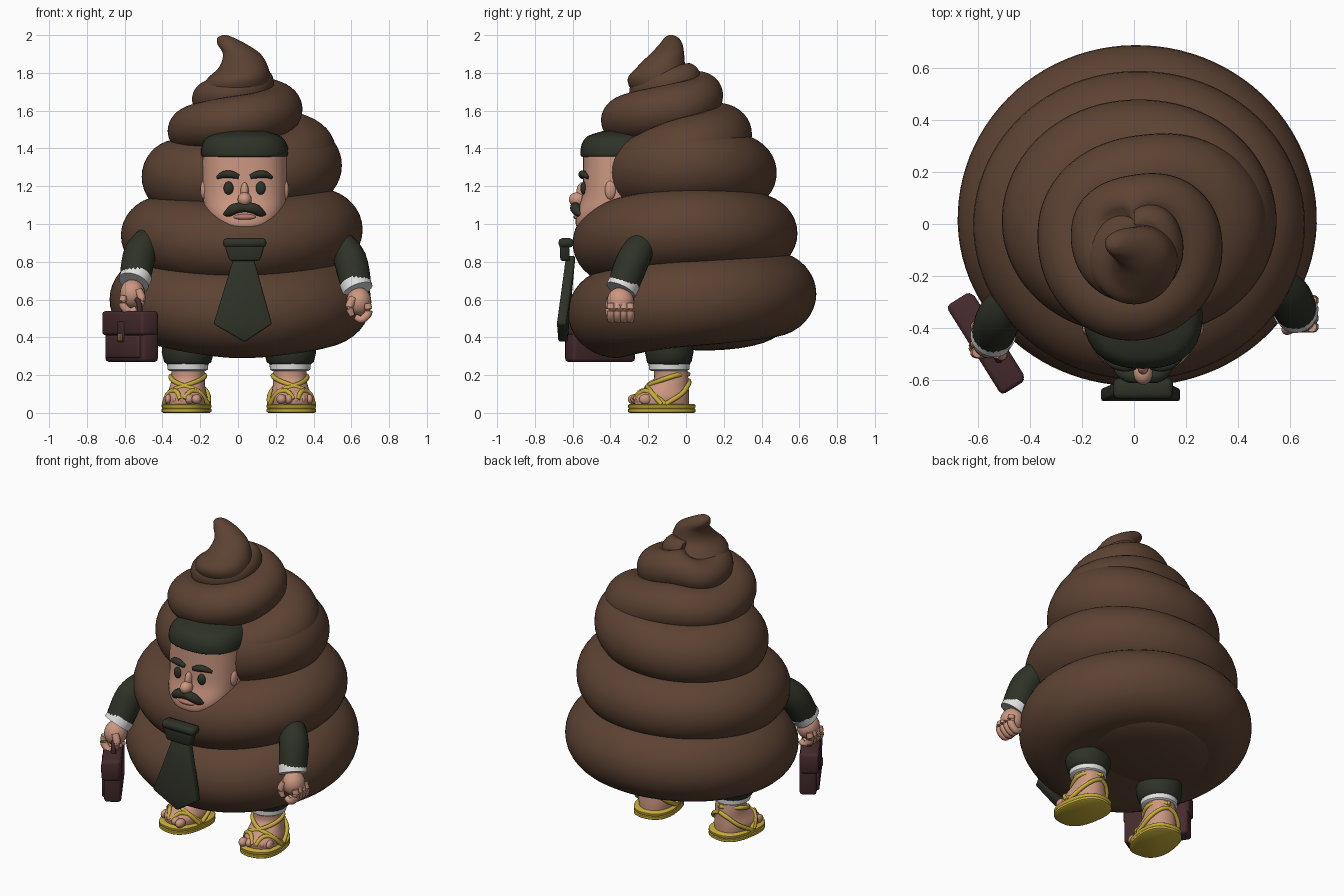
import bpy, bmesh, math
from mathutils import Vector, Matrix

if "Cube" in bpy.data.objects:
    bpy.data.objects.remove(bpy.data.objects["Cube"])

def material(name, r, g, b):
    m = bpy.data.materials.new(name)
    m.diffuse_color = (r, g, b, 1)
    m.use_nodes = True
    m.node_tree.nodes["Principled BSDF"].inputs["Base Color"].default_value = m.diffuse_color
    return m

BROWN = material("brown", .108, .055, .033)
GREEN = material("dark green", .028, .032, .02)
SKIN = material("skin", .60, .31, .22)
YELLOW = material("yellow", .58, .42, .04)
WHITE = material("white", .75, .75, .75)
LEATHER = material("maroon leather", .062, .024, .027)
BRASS = material("brass", .22, .13, .04)
LIP = material("lip pink", .48, .19, .15)

def finish(name, bm, mat, smooth=True):
    bmesh.ops.recalc_face_normals(bm, faces=bm.faces)
    me = bpy.data.meshes.new(name)
    bm.to_mesh(me)
    bm.free()
    me.materials.append(mat)
    ob = bpy.data.objects.new(name, me)
    bpy.context.collection.objects.link(ob)
    bpy.context.view_layer.objects.active = ob
    bpy.ops.object.select_all(action='DESELECT')
    ob.select_set(True)
    if smooth:
        bpy.ops.object.shade_smooth_by_angle(angle=math.radians(50))
    return ob

def loft(name, rows, mat, loop=False):
    """Skin a list of closed sections; cap the ends unless looped."""
    bm = bmesh.new()
    vs = [[bm.verts.new(p) for p in row] for row in rows]
    n = len(vs[0])
    for i in range(len(vs) if loop else len(vs) - 1):
        a, b = vs[i], vs[(i + 1) % len(vs)]
        for j in range(n):
            k = (j + 1) % n
            bm.faces.new((a[j], a[k], b[k], b[j]))
    if not loop:
        bm.faces.new(vs[0])
        bm.faces.new(vs[-1])
    return finish(name, bm, mat)

def oval(z, cx, cy, rx, ry, e=2.0, n=40):
    pts = []
    for i in range(n):
        c, s = math.cos(2 * math.pi * i / n), math.sin(2 * math.pi * i / n)
        pts.append((cx + rx * math.copysign(abs(c) ** (2 / e), c),
                    cy + ry * math.copysign(abs(s) ** (2 / e), s), z))
    return pts

def spline(keys, per, loop=False):
    """Catmull-Rom through tuples."""
    n, out = len(keys), []
    at = lambda i: Vector(keys[i % n] if loop else keys[max(0, min(n - 1, i))])
    for i in range(n if loop else n - 1):
        p0, p1, p2, p3 = at(i - 1), at(i), at(i + 1), at(i + 2)
        for k in range(per):
            t = k / per
            out.append(p1 + (p2 - p0) * t / 2 + (2 * p0 - 5 * p1 + 4 * p2 - p3) * t * t / 2
                       + (3 * p1 - p0 - 3 * p2 + p3) * t ** 3 / 2)
    return out if loop else out + [at(n - 1)]

def tube(name, keys, mat, n=14, per=5):
    """Round tube through (x, y, z, radius) keys."""
    pts, rows = spline([Vector(k) for k in keys], per), []
    for i, p in enumerate(pts):
        d = (pts[min(i + 1, len(pts) - 1)] - pts[max(i - 1, 0)]).to_3d()
        q = d.to_track_quat('Z', 'Y')
        rows.append([p.to_3d() + q @ Vector((math.cos(a), math.sin(a), 0)) * p[3]
                     for a in (2 * math.pi * j / n for j in range(n))])
    return loft(name, rows, mat)

def ball(name, c, r, mat, rot=0):
    bm = bmesh.new()
    bmesh.ops.create_uvsphere(bm, u_segments=24, v_segments=14, radius=1)
    bm.transform(Matrix.Translation(c) @ Matrix.Rotation(rot, 4, 'Y') @ Matrix.Diagonal((*r, 1)))
    return finish(name, bm, mat)

def box(name, c, size, mat, rot=0, bevel=.01):
    bm = bmesh.new()
    bmesh.ops.create_cube(bm, size=1)
    bm.transform(Matrix.Diagonal((*size, 1)))
    bmesh.ops.bevel(bm, geom=bm.edges[:], offset=bevel, segments=2, affect='EDGES', profile=.5)
    bm.transform(Matrix.Translation(c) @ Matrix.Rotation(rot, 4, 'Z'))
    return finish(name, bm, mat)

def coil(name, keys, start, loop, a_scale):
    """Coil from quarter-turn keys (outer radius, centre z, half height), sections reach the axis."""
    per, rows = 24, []
    mean = sum(k[1] for k in keys) / len(keys)
    for i, (r, z, b) in enumerate(spline(keys, per, loop)):
        t = start + i * math.pi / 2 / per
        a = min(b * a_scale, r * .8)
        axis = mean if loop else z
        prof = [(0, axis - b * .9)]
        for k in range(19):
            f = math.radians(-90 + 10 * k)
            prof.append((r - a + a * math.cos(f), z + b * math.sin(f)))
        prof.append((0, axis + b * .9))
        rows.append([(q * math.cos(t), q * math.sin(t), h) for q, h in prof])
    return loft(name, rows, BROWN, loop)

# Swirled body: three big coils (right, back, left, front keys), then a rising spiral and tip
coil("bottom_coil", [(.705, .59, .24), (.69, .63, .23), (.68, .6, .23), (.625, .53, .24)], 0, True, 1.1)
coil("middle_coil", [(.66, .97, .22), (.59, .95, .21), (.62, .94, .21), (.6, .9, .22)], 0, True, 1.1)
coil("upper_coil", [(.55, 1.31, .21), (.48, 1.27, .19), (.51, 1.25, .2), (.43, 1.25, .2)], 0, True, 1.0)
coil("top_spiral", [(.40, 1.3, .1), (.52, 1.38, .19), (.34, 1.49, .15), (.37, 1.49, .13),
                    (.45, 1.55, .13), (.33, 1.62, .14), (.19, 1.69, .12), (.24, 1.66, .1),
                    (.30, 1.70, .1), (.17, 1.76, .09), (.06, 1.78, .06)], -math.pi / 2, False, 1.1)
tip = spline([(1.66, -.02, -.06, .19, .2), (1.76, 0, -.13, .17, .18), (1.83, .03, -.13, .13, .13),
              (1.9, .02, -.1, .1, .09), (1.95, -.03, -.08, .078, .062),
              (1.985, -.065, -.077, .045, .038), (2, -.07, -.08, .012, .012)], 4)
loft("swirl_tip", [oval(*k) for k in tip], BROWN)
ball("underside_bulge", (.03, .1, .44), (.46, .4, .11), BROWN)

# Head with hair cap
HX = .035
head = spline([(.965, -.46, .07, .08), (.985, -.44, .14, .14), (1.05, -.39, .2, .19),
               (1.15, -.35, .222, .2), (1.27, -.34, .225, .205), (1.38, -.34, .222, .205)], 4)
loft("head", [oval(z, HX, cy, rx, ry, 2.5) for z, cy, rx, ry in head], SKIN)
cap = spline([(1.355, .215, .205), (1.365, .23, .218), (1.42, .225, .213), (1.465, .19, .18), (1.492, .11, .1)], 4)
loft("hair_cap", [oval(z, HX, -.34, rx, ry, 2.4) for z, rx, ry in cap], GREEN)

# Face
for s in (-1, 1):
    ball("eye", (HX + s * .085, -.541, 1.19), (.026, .018, .035), GREEN)
    tube("eyebrow", [(HX + s * .03, -.55, 1.25, .012), (HX + s * .07, -.55, 1.262, .02),
                     (HX + s * .11, -.54, 1.262, .018), (HX + s * .145, -.52, 1.245, .008)], GREEN)
    tube("moustache", [(HX, -.585, 1.09, .026), (HX + s * .05, -.585, 1.082, .028),
                       (HX + s * .085, -.57, 1.06, .022), (HX + s * .11, -.555, 1.05, .006)], GREEN)
    ball("ear", (HX + s * .215, -.4, 1.18), (.02, .03, .05), SKIN)
ball("nose", (HX, -.575, 1.13), (.037, .045, .038), SKIN)
ball("nose_bridge", (HX, -.55, 1.17), (.022, .03, .05), SKIN)
ball("lips", (HX, -.575, 1.037), (.06, .02, .016), LIP)

# Necktie: outline extruded front to back
def plate(name, outline, mat):
    bm = bmesh.new()
    front = [bm.verts.new((x, y, z)) for x, y, z in outline]
    back = [bm.verts.new((x, y + .05, z)) for x, y, z in outline]
    bm.faces.new(front)
    bm.faces.new(back)
    for i in range(len(front)):
        j = (i + 1) % len(front)
        bm.faces.new((front[i], front[j], back[j], back[i]))
    bmesh.ops.bevel(bm, geom=bm.edges[:], offset=.01, segments=2, affect='EDGES', profile=.5)
    return finish(name, bm, mat)

plate("tie_blade", [(-.02, -.635, .83), (.08, -.635, .83), (.18, -.685, .47), (.035, -.675, .375),
                    (-.13, -.685, .47)], GREEN)
box("tie_knot_top", (.035, -.635, .9), (.23, .08, .05), GREEN, bevel=.02)
plate("tie_knot", [(-.08, -.67, .91), (.15, -.67, .91), (.115, -.665, .805), (-.045, -.665, .805)], GREEN)

# Arms: sleeve, cuff, hand with fingers
for side, a, b in (("left", Vector((-.46, -.28, .93)), Vector((-.545, -.43, .71))),
                   ("right", Vector((.53, -.22, .91)), Vector((.625, -.335, .67)))):
    d = (b - a).normalized()
    s = 1 if side == "right" else -1
    mid = a.lerp(b, .5) + Vector((s * .015, 0, .025))
    tube(side + "_sleeve", [(*a, .07), (*mid, .087), (*b, .082)], GREEN, 24)
    tube(side + "_cuff", [(*(b - d * .025), .085), (*(b + d * .025), .083)], WHITE, 24)
    h = b + d * .03 + Vector((s * .005, 0, -.055))
    ball(side + "_hand", h, (.066, .072, .075), SKIN)
    for k in range(4):
        y = h.y - .05 + k * .034
        tube(side + "_finger", [(h.x + s * .045, y, h.z - .01, .02), (h.x + s * .05, y, h.z - .06, .022),
                                (h.x + s * .015, y, h.z - .095, .021), (h.x - s * .02, y, h.z - .08, .016)],
             SKIN, 10)
    tube(side + "_thumb", [(h.x - s * .03, h.y - .05, h.z + .02, .022), (h.x - s * .05, h.y - .06, h.z - .03, .022),
                           (h.x - s * .035, h.y - .06, h.z - .075, .014)], SKIN, 10)

# Briefcase, turned alongside the left hand
ANG = math.radians(-58)
def case(x, y, z):
    return Vector((-.563, -.455, z)) + Matrix.Rotation(ANG, 3, 'Z') @ Vector((x, y, 0))
box("briefcase_body", case(0, 0, .405), (.39, .1, .27), LEATHER, ANG, .018)
box("briefcase_flap", case(0, -.01, .475), (.405, .11, .13), LEATHER, ANG, .018)
box("briefcase_pocket", case(0, -.05, .35), (.33, .03, .12), LEATHER, ANG, .01)
box("briefcase_strap", case(0, -.065, .43), (.06, .012, .11), LEATHER, ANG, .004)
box("briefcase_clasp", case(0, -.072, .4), (.04, .012, .04), BRASS, ANG, .004)
tube("briefcase_handle", [(*case(-.08, 0, .52), .014), (*case(-.07, 0, .59), .015), (*case(0, 0, .61), .016),
                          (*case(.07, 0, .59), .015), (*case(.08, 0, .52), .014)], LEATHER)

# Legs, feet and strappy sandals, toes turned out a little
for s, side in ((-1, "left"), (1, "right")):
    parts = []
    legs = [(.25, .10, .1), (.27, .125, .118), (.32, .138, .128), (.42, .135, .125)]
    parts.append(loft(side + "_trouser", [oval(z, 0, -.09, rx, ry) for z, rx, ry in legs], GREEN))
    cuff = [(.222, .095, .095), (.23, .107, .107), (.272, .11, .11), (.28, .1, .1)]
    parts.append(loft(side + "_trouser_cuff", [oval(z, 0, -.09, rx, ry) for z, rx, ry in cuff], WHITE))
    foot = spline([(.045, -.13, .105, .145), (.085, -.13, .108, .145), (.13, -.105, .095, .118),
                   (.175, -.08, .088, .092), (.24, -.085, .088, .088)], 4)
    parts.append(loft(side + "_foot", [oval(z, 0, cy, rx, ry, 2.2) for z, cy, rx, ry in foot], SKIN))
    for k in range(5):
        x = s * (-.075 + k * .039)
        parts.append(ball(side + "_toe", (x, -.265 + k * .009, .072), (.026 - k * .002, .035, .027), SKIN))
    sole = [(0, .118, .17), (.006, .127, .178), (.02, .127, .178), (.024, .122, .173),
            (.03, .127, .178), (.042, .127, .178), (.048, .118, .17)]
    parts.append(loft(side + "_sandal_sole", [oval(z, 0, -.13, rx, ry, 2.5) for z, rx, ry in sole], YELLOW))
    for m in (-1, 1):
        straps = [[(m * .01, -.275, .07), (m * .04, -.235, .115), (m * .085, -.19, .1), (m * .115, -.13, .045)],
                  [(-m * .118, -.15, .045), (-m * .08, -.2, .11), (m * .01, -.2, .145),
                   (m * .075, -.14, .175), (m * .085, -.06, .2), (0, .012, .205)],
                  [(m * .118, -.13, .045), (m * .1, -.04, .1), (m * .05, .005, .15), (0, .015, .17)]]
        for st in straps:
            parts.append(tube(side + "_sandal_strap", [(*p, .013) for p in st], YELLOW, 8))
    for ob in parts:
        ob.location.x = s * .257 + .005
        ob.rotation_euler.z = s * math.radians(9)
